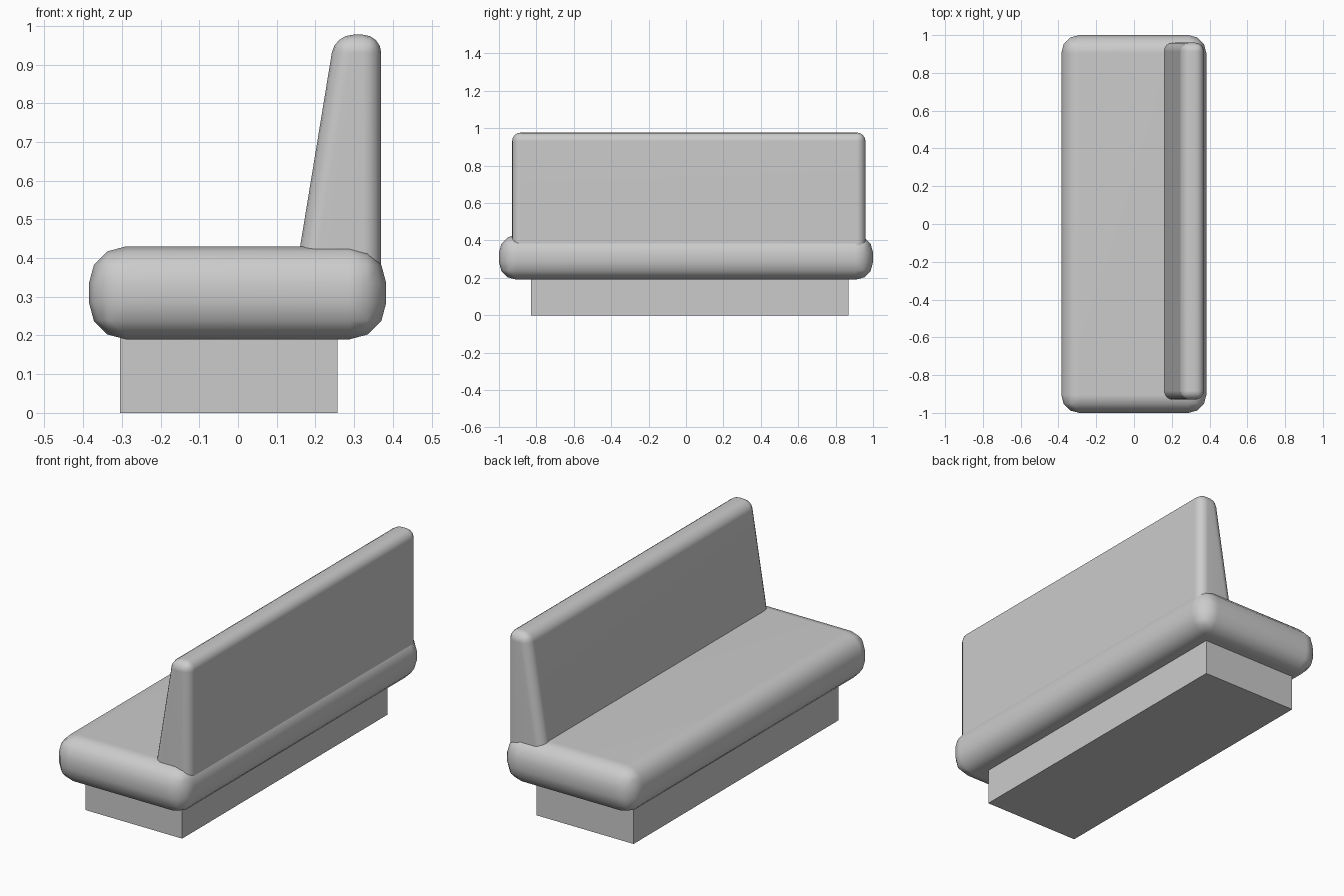
import bpy, bmesh
from math import radians

if "Cube" in bpy.data.objects:
    bpy.data.objects.remove(bpy.data.objects["Cube"])


def extruded(name, profile, y0, y1, radius=0, segments=3):
    """Extrude an x/z profile along y and optionally round every edge."""
    bm = bmesh.new()
    face = bm.faces.new([bm.verts.new((x, y0, z)) for x, z in profile])
    out = bmesh.ops.extrude_face_region(bm, geom=[face])
    verts = [v for v in out["geom"] if isinstance(v, bmesh.types.BMVert)]
    bmesh.ops.translate(bm, vec=(0, y1 - y0, 0), verts=verts)
    bmesh.ops.recalc_face_normals(bm, faces=bm.faces)
    if radius:
        bmesh.ops.bevel(bm, geom=bm.edges[:], offset=radius, segments=segments,
                        profile=0.5, affect='EDGES', clamp_overlap=True)
    mesh = bpy.data.meshes.new(name)
    bm.to_mesh(mesh)
    bm.free()
    obj = bpy.data.objects.new(name, mesh)
    bpy.context.collection.objects.link(obj)
    if radius:
        bpy.ops.object.select_all(action='DESELECT')
        obj.select_set(True)
        bpy.context.view_layer.objects.active = obj
        bpy.ops.object.shade_smooth_by_angle(angle=radians(45))
        mod = obj.modifiers.new("weighted normals", 'WEIGHTED_NORMAL')
        mod.keep_sharp = True
    return obj


def rect(x0, x1, z0, z1):
    return [(x0, z0), (x1, z0), (x1, z1), (x0, z1)]


# Plinth
extruded("base", rect(-0.305, 0.257, 0, 0.21), -0.83, 0.87)

# Thick rounded cushion
extruded("seat", rect(-0.385, 0.383, 0.19, 0.43), -1, 1, 0.095, 3)

# Wedge-shaped backrest, sunk into the cushion
extruded("backrest", [(0.145, 0.335), (0.37, 0.335), (0.37, 0.977), (0.25, 0.977)],
         -0.93, 0.96, 0.047, 4)
